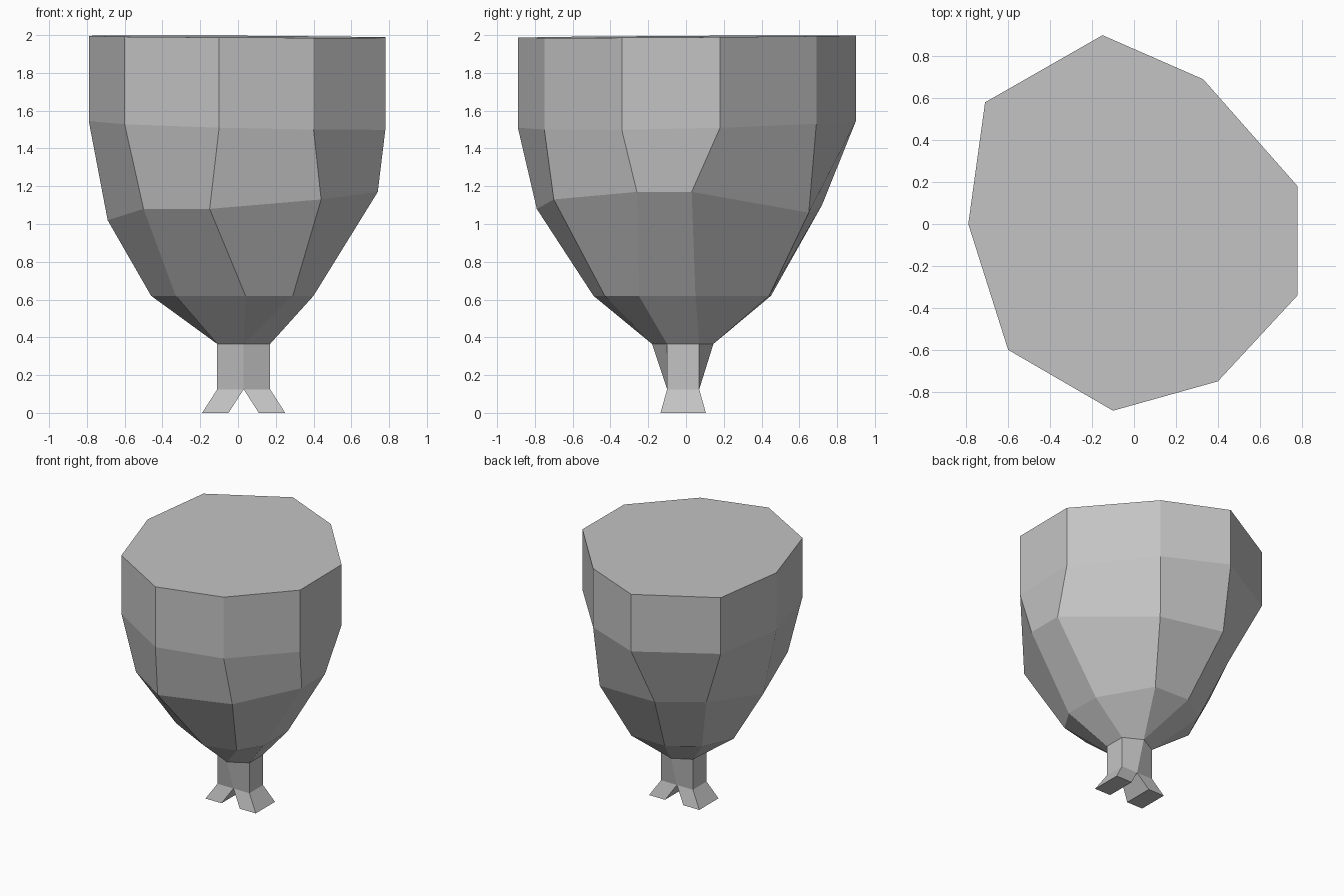
import bpy
import bmesh

# Remove the default cube
default_cube = bpy.data.objects.get("Cube")
if default_cube:
    bpy.data.objects.remove(default_cube, do_unlink=True)

# Single flat grey material
GREY = (0.55, 0.55, 0.55, 1.0)
grey = bpy.data.materials.new("plain grey")
grey.use_nodes = True
grey.diffuse_color = GREY
grey.node_tree.nodes["Principled BSDF"].inputs["Base Color"].default_value = GREY


def add_ring(bm, points):
    """Create one closed cross-section as loose vertices."""
    return [bm.verts.new(point) for point in points]


def bridge_rings(bm, lower, upper):
    """Join two cross-sections, given counter-clockwise, with side faces."""
    count = len(lower)
    for i in range(count):
        j = (i + 1) % count
        bm.faces.new((lower[i], lower[j], upper[j], upper[i]))


def build_loft(name, sections):
    """Stack cross-sections into a closed, flat shaded solid."""
    bm = bmesh.new()
    rings = [add_ring(bm, section) for section in sections]
    for lower, upper in zip(rings, rings[1:]):
        bridge_rings(bm, lower, upper)
    bm.faces.new(list(reversed(rings[0])))
    bm.faces.new(rings[-1])
    # Merge corners that share a position where the side count changes
    bmesh.ops.remove_doubles(bm, verts=bm.verts[:], dist=0.001)
    bmesh.ops.recalc_face_normals(bm, faces=bm.faces[:])
    mesh = bpy.data.meshes.new(name)
    bm.to_mesh(mesh)
    bm.free()
    mesh.materials.append(grey)
    obj = bpy.data.objects.new(name, mesh)
    bpy.context.collection.objects.link(obj)
    return obj


def rectangle(x_min, x_max, y_min, y_max, z):
    """Counter-clockwise level rectangle."""
    return [(x_min, y_min, z), (x_max, y_min, z),
            (x_max, y_max, z), (x_min, y_max, z)]


# Irregular nine-sided outline of the upper body
outline = [(.78, -.34), (.78, .18), (.33, .69), (-.15, .9), (-.71, .58),
           (-.79, 0), (-.6, -.6), (-.1, -.89), (.4, -.75)]
rim = [(x, y, 1.992 - .005 * x + .006 * y) for x, y in outline]
shoulder = [(x, y, 1.525 - .025 * x + .02 * y) for x, y in outline]

# Narrowing sections below the shoulder
belly = [(.74, -.26, 1.17), (.74, .03, 1.17), (.3, .65, 1.06),
         (-.23, .72, 1.1), (-.5, .46, 1.07), (-.69, .02, 1.02),
         (-.5, -.56, 1.08), (-.15, -.79, 1.08), (.44, -.7, 1.13)]
base = [(x, y, .62) for x, y in (
    (.4, -.25), (.4, .05), (.17, .44), (-.13, .45), (-.35, .3),
    (-.46, .06), (-.33, -.3), (.04, -.49), (.29, -.43))]

# Six-sided neck
left_x, middle_x, right_x = -.11, .03, .17
front_y, back_y = -.1, .07
neck_z, fork_z = .365, .125


def neck_section(front_tip, back_tip, z):
    """Hexagon whose front and back corners sit on the middle line."""
    return [(right_x, front_y, z), (right_x, back_y, z),
            (middle_x, back_tip, z), (left_x, back_y, z),
            (left_x, front_y, z), (middle_x, front_tip, z)]


neck_top = neck_section(-.18, .145, neck_z)
neck_bottom = neck_section(front_y, back_y, fork_z)

# Nine body corners gather onto the six neck corners
east_front, east_back, back, west_back, west_front, front = neck_top
body_foot = [east_front, east_back, back, back, west_back,
             west_back, west_front, front, front]

build_loft("body", [body_foot, base, belly, shoulder, rim])
build_loft("neck", [neck_bottom, neck_top])

# Two splayed feet under the neck
spread = .08
for name, x_min, x_max, shift in (
        ("right_foot", left_x, middle_x, -spread),
        ("left_foot", middle_x, right_x, spread)):
    sole = rectangle(x_min + shift, x_max + shift, -.135, .105, 0)
    ankle = rectangle(x_min, x_max, front_y, back_y, fork_z)
    build_loft(name, [sole, ankle])
